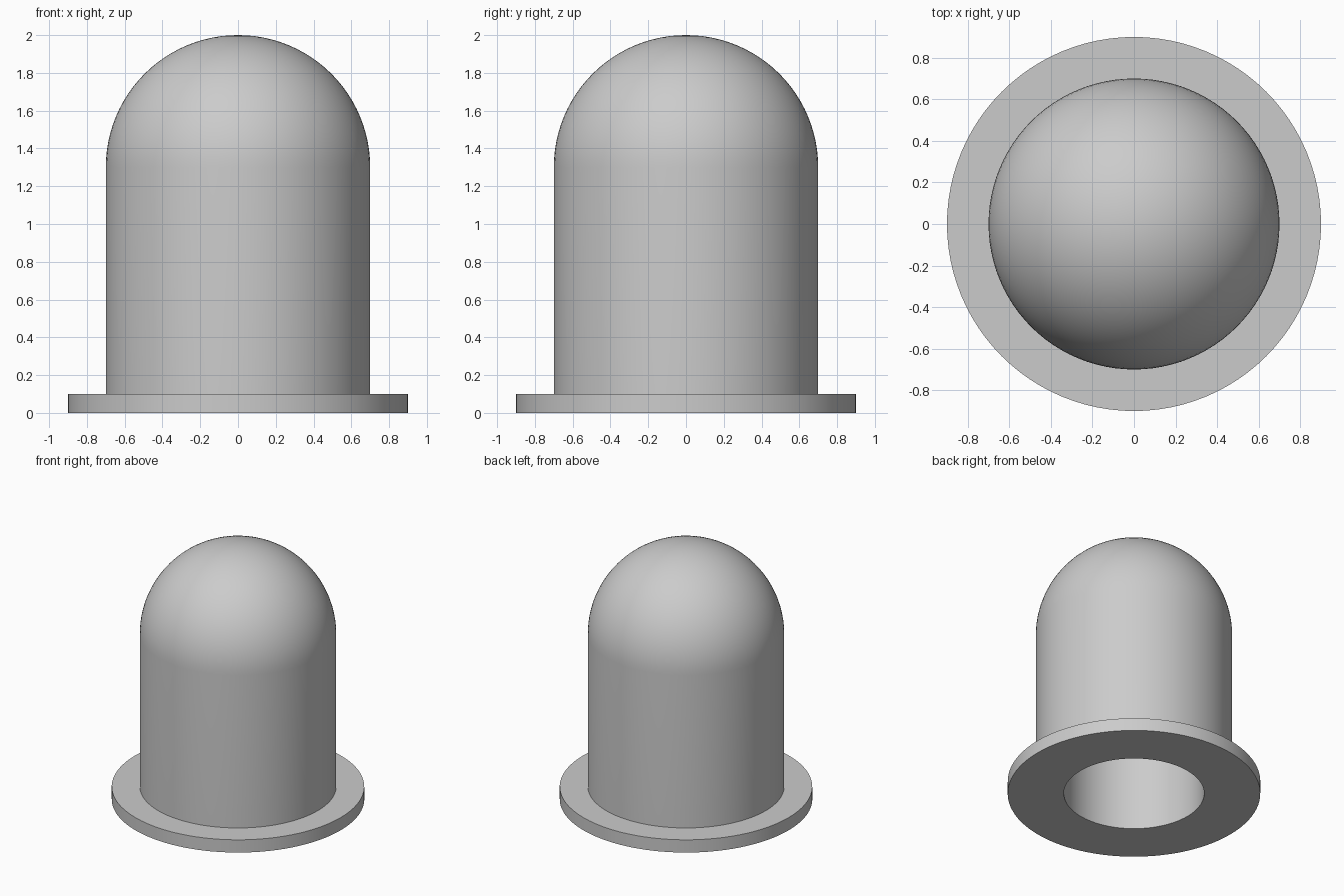
import bpy
import bmesh
from math import sin, cos, pi, radians
from mathutils import Vector

SEGMENTS = 96       # steps around the axis
ARC_STEPS = 24      # steps along each dome arc
DOME_Z = 1.3        # height where the dome begins
OUTER, INNER, FLANGE = 0.7, 0.5, 0.9
FLANGE_TOP = 0.1

cube = bpy.data.objects.get("Cube")
if cube:
    bpy.data.objects.remove(cube, do_unlink=True)


def make_material(name, colour):
    mat = bpy.data.materials.new(name)
    mat.use_nodes = True
    mat.diffuse_color = colour
    mat.node_tree.nodes["Principled BSDF"].inputs["Base Color"].default_value = colour
    return mat


def dome_arc(radius):
    """Quarter circle from the rim up to the pole, as (radius, height) pairs."""
    angles = [pi / 2 * i / ARC_STEPS for i in range(ARC_STEPS + 1)]
    return [(radius * cos(a), DOME_Z + radius * sin(a)) for a in angles]


def lathe(name, profile, mat):
    """Spin a profile about the z axis into a smooth-shaded object."""
    bm = bmesh.new()
    verts = [bm.verts.new((r, 0, z)) for r, z in profile]
    edges = [bm.edges.new(pair) for pair in zip(verts, verts[1:])]
    bmesh.ops.spin(bm, geom=verts + edges, cent=Vector(), axis=(0, 0, 1),
                   angle=2 * pi, steps=SEGMENTS, use_merge=False)
    bmesh.ops.remove_doubles(bm, verts=bm.verts, dist=0.0001)
    bmesh.ops.recalc_face_normals(bm, faces=bm.faces)
    mesh = bpy.data.meshes.new(name)
    bm.to_mesh(mesh)
    bm.free()
    mesh.materials.append(mat)
    obj = bpy.data.objects.new(name, mesh)
    bpy.context.collection.objects.link(obj)
    bpy.ops.object.select_all(action='DESELECT')
    obj.select_set(True)
    bpy.context.view_layer.objects.active = obj
    bpy.ops.object.shade_smooth_by_angle(angle=radians(30))
    return obj


grey = make_material("plain grey", (0.6, 0.6, 0.6, 1))

# Hollow domed shell with its base flange, as one closed section:
# inner pole, down the bore, out under the flange, up the wall, outer pole
section = (dome_arc(INNER)[::-1]
           + [(INNER, 0), (FLANGE, 0), (FLANGE, FLANGE_TOP), (OUTER, FLANGE_TOP)]
           + dome_arc(OUTER))
lathe("flanged_dome_shell", section, grey)
